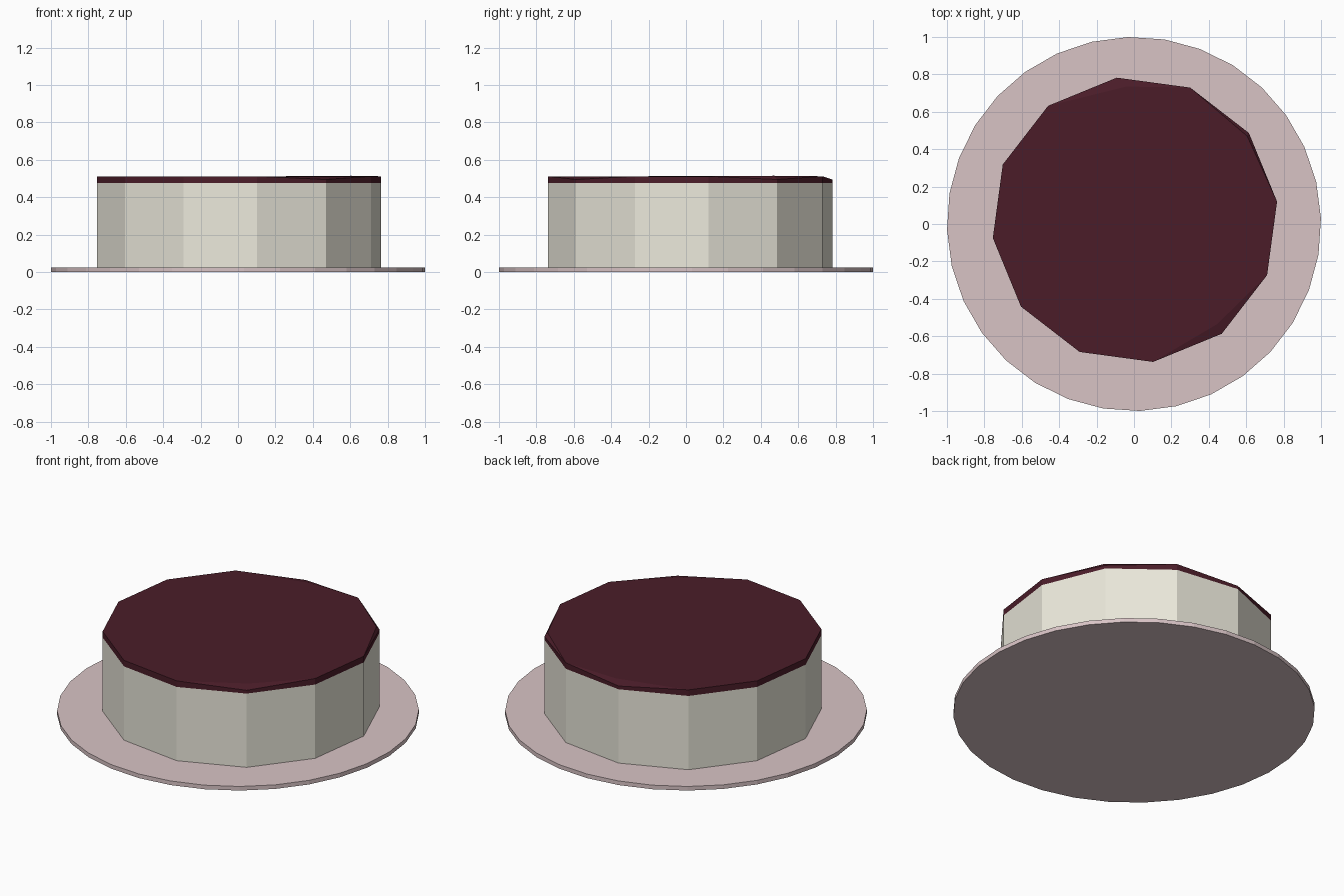
import bpy, bmesh
from math import sin, cos, radians, tau

if "Cube" in bpy.data.objects:
    bpy.data.objects.remove(bpy.data.objects["Cube"])

CX, CY, R = 0.005, 0.0225, 0.766   # cake centre and radius
SIDES, PHASE = 12, radians(7.3)


def ring(n, r, phase, cx=0.0, cy=0.0):
    return [(cx + r * cos(phase + i * tau / n), cy + r * sin(phase + i * tau / n)) for i in range(n)]


def make(name, bm, color):
    bmesh.ops.recalc_face_normals(bm, faces=bm.faces)
    mesh = bpy.data.meshes.new(name)
    bm.to_mesh(mesh)
    bm.free()
    mat = bpy.data.materials.new(name + "_material")
    mat.diffuse_color = (*color, 1)
    mat.use_nodes = True
    mat.node_tree.nodes["Principled BSDF"].inputs["Base Color"].default_value = mat.diffuse_color
    mesh.materials.append(mat)
    obj = bpy.data.objects.new(name, mesh)
    bpy.context.collection.objects.link(obj)
    return obj


def prism(name, points, z0, z1, color):
    bm = bmesh.new()
    low = [bm.verts.new((x, y, z0)) for x, y in points]
    high = [bm.verts.new((x, y, z1)) for x, y in points]
    bm.faces.new(low)
    bm.faces.new(high)
    for i in range(len(points)):
        j = (i + 1) % len(points)
        bm.faces.new((low[i], low[j], high[j], high[i]))
    return make(name, bm, color)


# Serving plate
prism("plate", ring(32, 1.0, radians(1.8)), 0.0, 0.025, (0.69, 0.55, 0.56))

# Cake body
cake = ring(SIDES, R, PHASE, CX, CY)
prism("cake_body", cake, 0.025, 0.475, (0.83, 0.81, 0.71))

# Topping: thin slab with three corners worn down, index -> inner top point
worn = {1: (0.605, 0.47, 0.515), 3: (-0.04, 0.735, 0.51), 10: (0.445, -0.535, 0.51)}
rim_z = {1: 0.495, 3: 0.495, 10: 0.495}
bm = bmesh.new()
low = [bm.verts.new((x, y, 0.475)) for x, y in cake]
rim = [bm.verts.new((x, y, rim_z.get(i, 0.512))) for i, (x, y) in enumerate(cake)]
top = [bm.verts.new(worn[i]) if i in worn else rim[i] for i in range(SIDES)]
bm.faces.new(low)
bm.faces.new(top)
for i in range(SIDES):
    j = (i + 1) % SIDES
    bm.faces.new((low[i], low[j], rim[j], rim[i]))
    if i in worn:
        bm.faces.new((rim[i - 1], rim[i], top[i]))
        bm.faces.new((rim[i], rim[j], top[i]))
make("topping", bm, (0.07, 0.012, 0.022))
